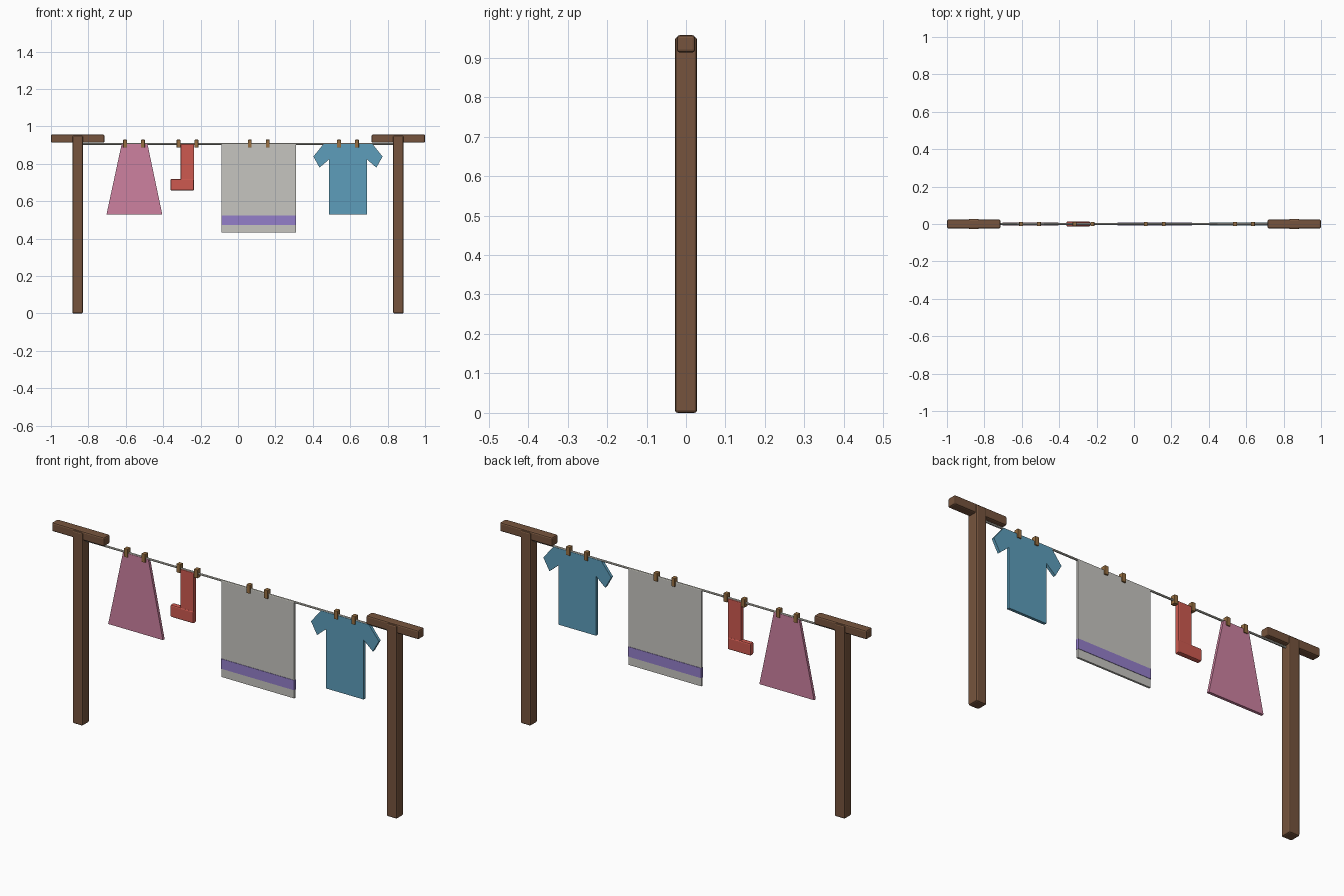
import bpy
import bmesh
from mathutils import Vector

if "Cube" in bpy.data.objects:
    bpy.data.objects.remove(bpy.data.objects["Cube"], do_unlink=True)


def linear(c):
    c /= 255
    return c / 12.92 if c <= 0.04045 else ((c + 0.055) / 1.055) ** 2.4


def material(name, r, g, b):
    colour = (linear(r), linear(g), linear(b), 1)
    mat = bpy.data.materials.new(name)
    mat.use_nodes = True
    mat.diffuse_color = colour
    bsdf = mat.node_tree.nodes["Principled BSDF"]
    bsdf.inputs["Base Color"].default_value = colour
    bsdf.inputs["Roughness"].default_value = 0.8
    return mat


WOOD = material("brown wood", 118, 84, 61)
PEG = material("peg wood", 152, 112, 66)
CORD = material("pale cord", 204, 202, 192)
PINK = material("pink cloth", 205, 129, 160)
RED = material("red cloth", 205, 90, 80)
WHITE = material("off white cloth", 198, 197, 192)
PURPLE = material("purple stripe", 148, 127, 202)
BLUE = material("blue cloth", 93, 158, 187)


def finish(name, bm, mat, bevel):
    bmesh.ops.recalc_face_normals(bm, faces=bm.faces)
    mesh = bpy.data.meshes.new(name)
    bm.to_mesh(mesh)
    bm.free()
    mesh.materials.append(mat)
    obj = bpy.data.objects.new(name, mesh)
    bpy.context.collection.objects.link(obj)
    if bevel:
        mod = obj.modifiers.new("rounded edges", "BEVEL")
        mod.width = bevel
        mod.segments = 2
    return obj


def box(name, mat, x, z, depth, bevel=0):
    """Box spanning the x and z ranges, centred on y = 0."""
    bm = bmesh.new()
    bmesh.ops.create_cube(bm, size=1)
    size = Vector((x[1] - x[0], depth, z[1] - z[0]))
    centre = Vector((sum(x) / 2, 0, sum(z) / 2))
    for v in bm.verts:
        v.co = v.co * size + centre
    return finish(name, bm, mat, bevel)


def cloth(name, mat, outline, depth, bevel=0):
    """Flat garment extruded from an x-z outline."""
    bm = bmesh.new()
    face = bm.faces.new([bm.verts.new((x, -depth / 2, z)) for x, z in outline])
    extruded = bmesh.ops.extrude_face_region(bm, geom=[face])["geom"]
    verts = [g for g in extruded if isinstance(g, bmesh.types.BMVert)]
    bmesh.ops.translate(bm, verts=verts, vec=(0, depth, 0))
    return finish(name, bm, mat, bevel)


LINE_Z = 0.906
POST_X = 0.857

# Posts and crossbars
for side, s in (("right", -1), ("left", 1)):
    c = s * POST_X
    box(side + "_post", WOOD, (c - 0.028, c + 0.028), (0, 0.952), 0.056, 0.007)
    box(side + "_crossbar", WOOD, (c - 0.143, c + 0.143), (0.913, 0.957), 0.046, 0.007)

# Washing line
bpy.ops.mesh.primitive_cylinder_add(vertices=8, radius=0.005, depth=2 * POST_X,
                                    location=(0, 0, LINE_Z), rotation=(0, 1.5708, 0))
line = bpy.context.object
line.name = "washing_line"
line.data.materials.append(CORD)
bpy.ops.object.shade_smooth_by_angle()

# Skirt
cloth("skirt", PINK, [(-0.622, LINE_Z), (-0.484, LINE_Z), (-0.405, 0.53), (-0.703, 0.53)], 0.014)

# Sock: leg and foot
box("sock_leg", RED, (-0.307, -0.235), (0.658, LINE_Z), 0.022, 0.004)
box("sock_foot", RED, (-0.361, -0.235), (0.658, 0.719), 0.026, 0.006)

# Towel with its stripe as a thin band
box("towel", WHITE, (-0.087, 0.31), (0.433, LINE_Z), 0.01)
box("towel_stripe", PURPLE, (-0.088, 0.311), (0.474, 0.523), 0.014)

# Shirt: one half outline, mirrored about its centre
half = [(0.131, LINE_Z), (0.185, 0.839), (0.152, 0.78), (0.102, 0.823), (0.102, 0.53)]
centre = 0.588
outline = [(centre + x, z) for x, z in half] + [(centre - x, z) for x, z in reversed(half)]
cloth("shirt", BLUE, outline, 0.014)

# Pegs, two for each item
for item, mid in (("skirt", -0.556), ("sock", -0.27), ("towel", 0.111), ("shirt", 0.588)):
    for side, s in (("right", -1), ("left", 1)):
        x = mid + s * 0.048
        box(f"{item}_{side}_peg", PEG, (x - 0.01, x + 0.01), (0.887, 0.929), 0.024, 0.002)
